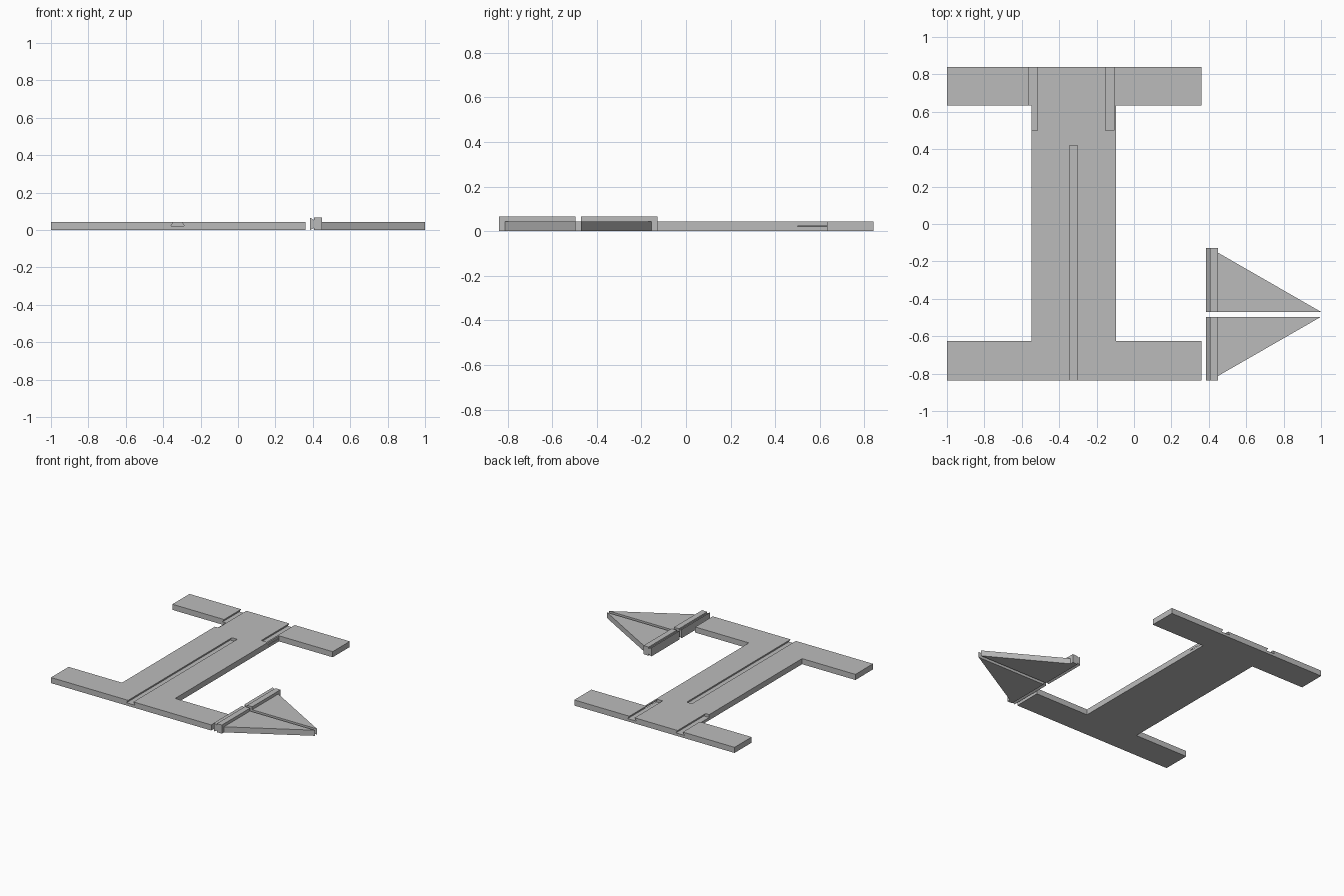
import bpy
import bmesh
from mathutils import Vector

cube = bpy.data.objects.get("Cube")
if cube:
    bpy.data.objects.remove(cube, do_unlink=True)

# Single flat colour
grey = bpy.data.materials.new("plain grey")
grey.use_nodes = True
colour = (0.5, 0.5, 0.5, 1)
grey.diffuse_color = colour
grey.node_tree.nodes["Principled BSDF"].inputs["Base Color"].default_value = colour

THICK = 0.043


def prism(name, outline, push):
    """Extrude a closed outline of 3D points along a vector."""
    bm = bmesh.new()
    face = bm.faces.new([bm.verts.new(p) for p in outline])
    top = bmesh.ops.extrude_face_region(bm, geom=[face])["geom"]
    moved = [v for v in top if isinstance(v, bmesh.types.BMVert)]
    bmesh.ops.translate(bm, verts=moved, vec=Vector(push))
    bmesh.ops.recalc_face_normals(bm, faces=bm.faces)
    mesh = bpy.data.meshes.new(name)
    bm.to_mesh(mesh)
    bm.free()
    mesh.materials.append(grey)
    obj = bpy.data.objects.new(name, mesh)
    bpy.context.collection.objects.link(obj)
    return obj


def cut_groove(target, x, y0, y1):
    """Cut a dovetail slot, wider at its floor, along y."""
    floor, lip = 0.036, 0.021
    z0, z1 = 0.021, THICK + 0.002
    outline = [(x - floor, y0, z0), (x + floor, y0, z0),
               (x + lip, y0, z1), (x - lip, y0, z1)]
    cutter = prism("groove_cutter", outline, (0, y1 - y0, 0))
    cutter.hide_render = True
    mod = target.modifiers.new("groove", "BOOLEAN")
    mod.operation = "DIFFERENCE"
    mod.solver = "EXACT"
    mod.object = cutter
    bpy.context.view_layer.objects.active = target
    bpy.ops.object.modifier_apply(modifier=mod.name)
    bpy.data.objects.remove(cutter, do_unlink=True)


# Flat I-shaped panel
L, R, CL, CR = -1, 0.36, -0.547, -0.096
F, FI, BI, B = -0.838, -0.625, 0.633, 0.84
panel_outline = [(L, F), (R, F), (R, FI), (CR, FI), (CR, BI), (R, BI),
                 (R, B), (L, B), (L, BI), (CL, BI), (CL, FI), (L, FI)]
panel = prism("panel", [(x, y, 0) for x, y in panel_outline], (0, 0, THICK))

# Long centre groove and two short grooves at the back
cut_groove(panel, -0.323, F - 0.05, 0.42)
cut_groove(panel, -0.539, 0.5, B + 0.05)
cut_groove(panel, -0.13, 0.5, B + 0.05)

# Two mirrored triangular brackets, each with a dovetail rail
TIP, NECK, BACK, HIGH, STEP = 0.384, 0.407, 0.45, 0.066, 0.012
rail_profile = [(TIP, 0), (NECK, STEP), (NECK, 0), (BACK, 0), (BACK, HIGH),
                (NECK, HIGH), (NECK, HIGH - STEP), (TIP, HIGH)]
MIDDLE = -0.483
for side, s in (("back", 1), ("front", -1)):
    inner = MIDDLE + s * 0.013
    prism(side + "_bracket_rail", [(x, inner, z) for x, z in rail_profile],
          (0, s * 0.342, 0))
    prism(side + "_bracket_plate",
          [(BACK, inner, 0), (1, inner, 0), (BACK, inner + s * 0.316, 0)],
          (0, 0, THICK))
